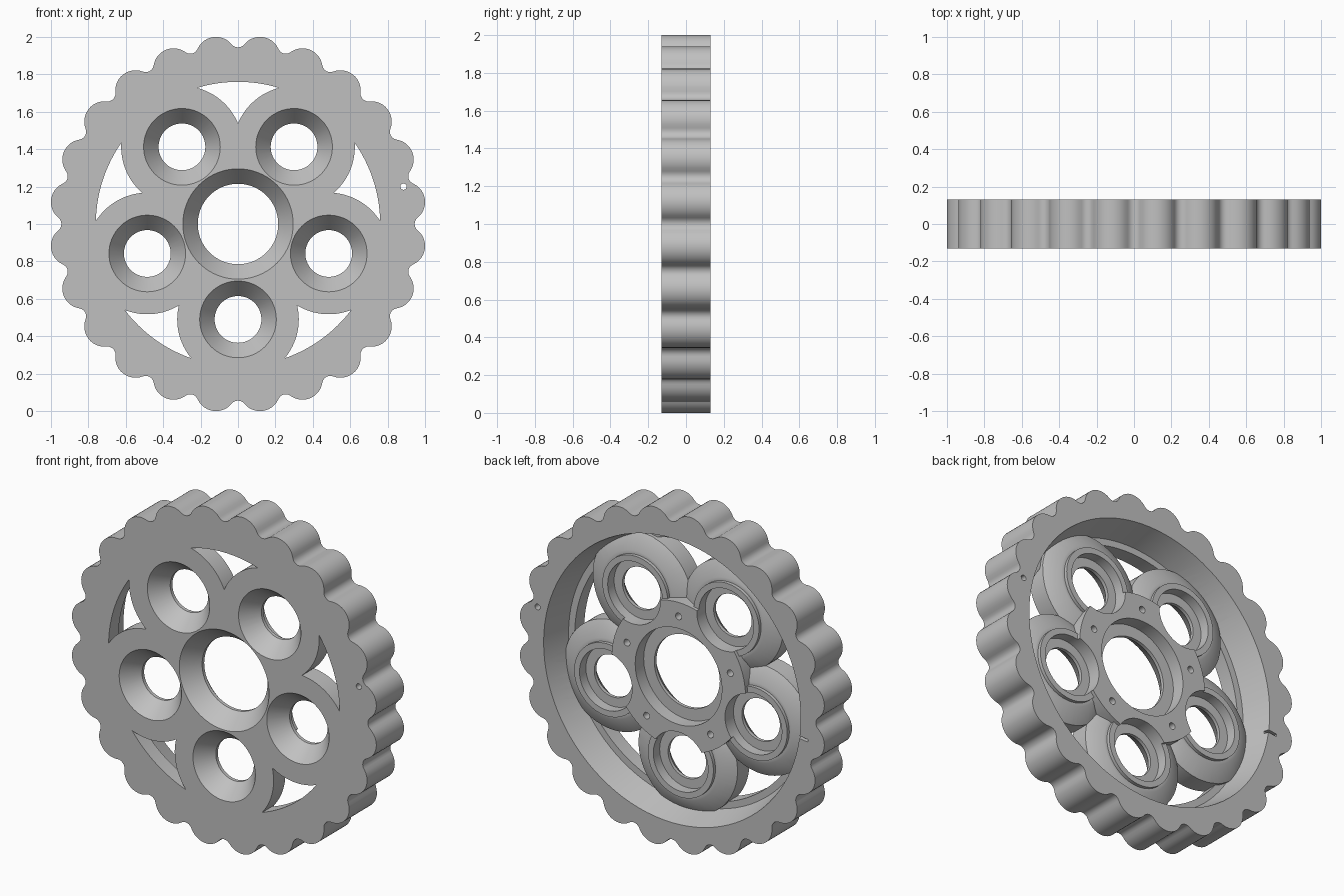
import bpy, bmesh, math
from math import sin, cos, radians, pi, tau
from mathutils import Vector, Matrix

default = bpy.data.objects.get("Cube")
if default:
    bpy.data.objects.remove(default, do_unlink=True)

CENTRE_Z = 1.0
HALF = 0.13           # half thickness
FLOOR = -0.04         # recessed floor on the back side
BOLT_R = 0.51         # distance of the five bosses from the axis
BOSS_ANGLES = [270 + 72 * i for i in range(5)]
GAP_ANGLES = [90 + 72 * i for i in range(5)]

grey = bpy.data.materials.new("plain_grey")
grey.use_nodes = True
COLOUR = (0.53, 0.53, 0.53, 1)
grey.diffuse_color = COLOUR
grey.node_tree.nodes["Principled BSDF"].inputs["Base Color"].default_value = COLOUR


def polar(r, deg):
    return Vector((r * cos(radians(deg)), r * sin(radians(deg))))


def finish(name, bm):
    bmesh.ops.recalc_face_normals(bm, faces=bm.faces)
    mesh = bpy.data.meshes.new(name)
    bm.to_mesh(mesh)
    bm.free()
    mesh.materials.append(grey)
    obj = bpy.data.objects.new(name, mesh)
    bpy.context.collection.objects.link(obj)
    return obj


def prism(name, outline, y0, y1):
    """Extrude an (x, z) outline along y."""
    bm = bmesh.new()
    face = bm.faces.new([bm.verts.new((p[0], y0, p[1] + CENTRE_Z)) for p in outline])
    out = bmesh.ops.extrude_face_region(bm, geom=[face])
    moved = [g for g in out["geom"] if isinstance(g, bmesh.types.BMVert)]
    bmesh.ops.translate(bm, verts=moved, vec=(0, y1 - y0, 0))
    return finish(name, bm)


def lathe(name, profile, centre=(0, 0), steps=64):
    """Solid of revolution about y from (radius, y) points, capped at both ends."""
    bm = bmesh.new()
    rings = []
    for r, y in profile:
        rings.append([bm.verts.new((centre[0] + r * cos(tau * i / steps), y,
                                    CENTRE_Z + centre[1] + r * sin(tau * i / steps)))
                      for i in range(steps)])
    for a, b in zip(rings, rings[1:]):
        for i in range(steps):
            j = (i + 1) % steps
            bm.faces.new((a[i], a[j], b[j], b[i]))
    bm.faces.new(rings[0])
    bm.faces.new(rings[-1])
    return finish(name, bm)


def combine(target, tool, operation):
    mod = target.modifiers.new(operation.lower(), 'BOOLEAN')
    mod.operation = operation
    mod.solver = 'EXACT'
    mod.object = tool
    bpy.context.view_layer.objects.active = target
    bpy.ops.object.modifier_apply(modifier=mod.name)
    bpy.data.objects.remove(tool, do_unlink=True)


def scalloped_outline(count=24, lobe_c=0.9, lobe_r=0.108, valley_c=0.987, valley_r=0.043):
    """Round lobes joined by tangent round valleys."""
    half = pi / count
    lobe_sweep = math.atan2(valley_c * sin(half), valley_c * cos(half) - lobe_c)
    valley_sweep = math.atan2(lobe_c * sin(half), valley_c - lobe_c * cos(half))
    points = []
    for k in range(count):
        turn = Matrix.Rotation(tau * k / count, 2)
        for i in range(1, 6):
            a = valley_sweep * (i / 3 - 1)
            points.append(turn @ Vector((valley_c - valley_r * cos(a), valley_r * sin(a))))
        turn = Matrix.Rotation(tau * k / count + half, 2)
        for i in range(13):
            a = lobe_sweep * (i / 6 - 1)
            points.append(turn @ Vector((lobe_c + lobe_r * cos(a), lobe_r * sin(a))))
    return points


def window_outline(mid, arc_r=0.325, outer_r=0.76, n=16):
    """Three-cornered window between two bosses and the rim."""
    spread = math.degrees(math.acos((outer_r**2 + BOLT_R**2 - arc_r**2)
                                    / (2 * outer_r * BOLT_R)))
    reach = 36 - spread
    boss = polar(BOLT_R, -36)
    cusp = Vector((BOLT_R * cos(radians(36))
                   + math.sqrt(arc_r**2 - boss.y**2), 0)) - boss
    corner = polar(outer_r, -reach) - boss
    a0, a1 = math.atan2(cusp.y, cusp.x), math.atan2(corner.y, corner.x)
    side = [boss + arc_r * Vector((cos(a0 + (a1 - a0) * i / n), sin(a0 + (a1 - a0) * i / n)))
            for i in range(n + 1)]
    outer = [polar(outer_r, -reach + 2 * reach * i / n) for i in range(1, n)]
    other = [Vector((p.x, -p.y)) for p in reversed(side[1:])]
    turn = Matrix.Rotation(radians(mid), 2)
    return [turn @ p for p in side + outer + other]


# Scalloped wheel with a recessed back
wheel = prism("scalloped_wheel", scalloped_outline(), -HALF, HALF)
combine(wheel, lathe("recess", [(0.80, FLOOR), (0.845, HALF), (0.845, 0.3)], steps=96),
        'DIFFERENCE')

# Hub and five tapered bosses
combine(wheel, lathe("hub", [(0.44, -0.1), (0.44, 0.07)], steps=80), 'UNION')
for angle in BOSS_ANGLES:
    combine(wheel, lathe("boss", [(0.327, -0.1), (0.327, -0.02), (0.235, 0.03),
                                  (0.215, 0.03), (0.215, 0.05)], polar(BOLT_R, angle)), 'UNION')

# Countersunk bores: cone at the front, thin lip, wider seat at the back
combine(wheel, lathe("centre_bore", [(0.315, -0.15), (0.295, -HALF), (0.215, -0.03),
                                     (0.215, -0.01), (0.285, -0.01), (0.285, 0.3)], steps=80),
        'DIFFERENCE')
for angle in BOSS_ANGLES:
    combine(wheel, lathe("boss_bore", [(0.221, -0.15), (0.205, -HALF), (0.125, -0.03),
                                       (0.125, -0.01), (0.18, -0.01), (0.18, 0.3)],
                         polar(BOLT_R, angle)), 'DIFFERENCE')

# Windows and small pin holes between the bosses
for angle in GAP_ANGLES:
    combine(wheel, prism("window", window_outline(angle), -0.3, 0.3), 'DIFFERENCE')
    combine(wheel, lathe("pin_hole", [(0.02, -0.05), (0.02, 0.3)],
                         polar(0.357, angle), 16), 'DIFFERENCE')

# Timing hole through the rim and a short slot opposite
combine(wheel, lathe("timing_hole", [(0.017, -0.3), (0.017, 0.3)], polar(0.907, 12.7), 16),
        'DIFFERENCE')
slot_turn = Matrix.Rotation(radians(187.7), 2)
slot = [slot_turn @ Vector(p) for p in ((0.82, -0.008), (0.9, -0.008), (0.9, 0.008), (0.82, 0.008))]
combine(wheel, prism("rim_slot", slot, 0.1, 0.3), 'DIFFERENCE')

# Smooth curved walls, crisp edges
bpy.ops.object.select_all(action='DESELECT')
wheel.select_set(True)
bpy.context.view_layer.objects.active = wheel
bpy.ops.object.shade_smooth_by_angle(angle=radians(30))
